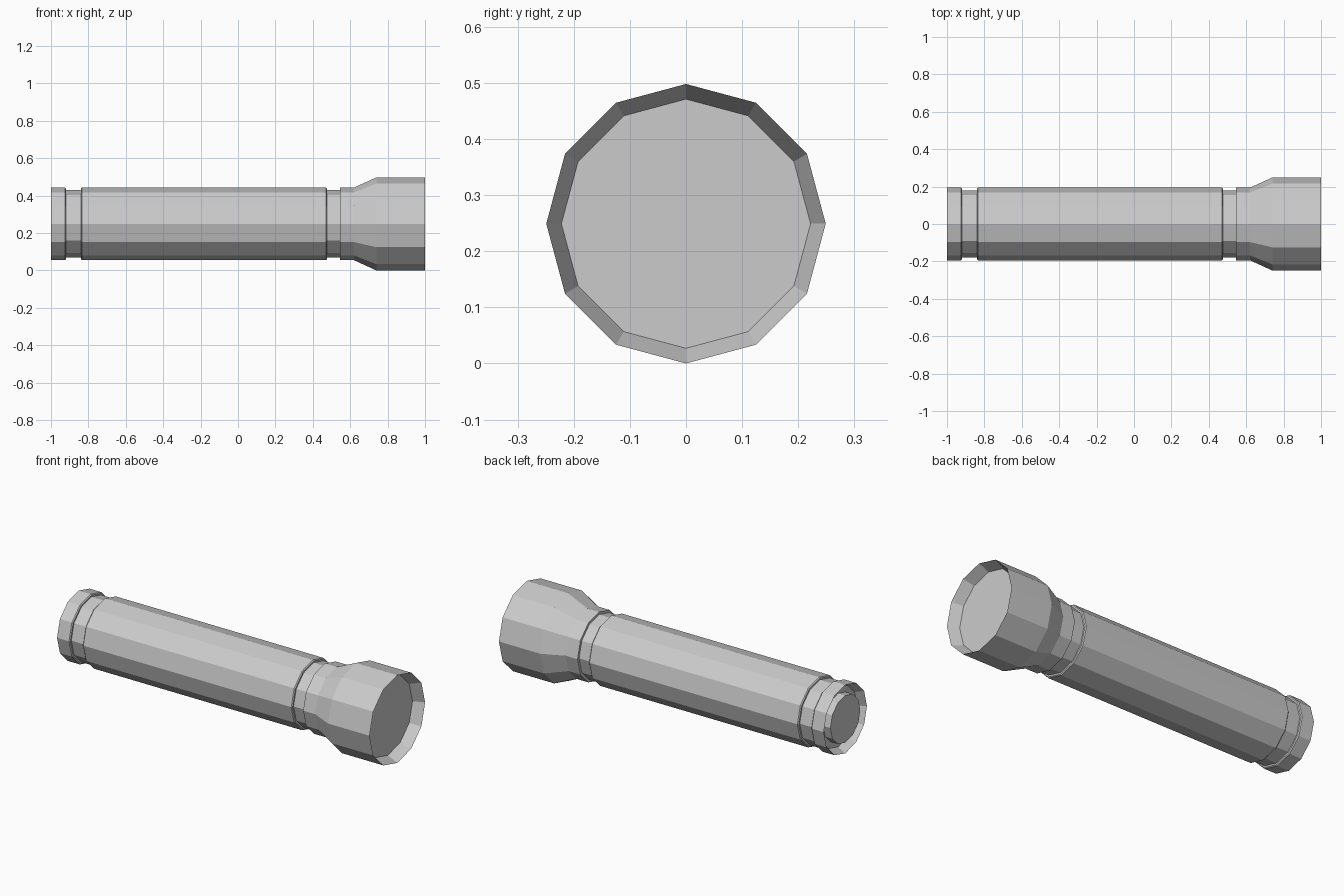
import bpy, bmesh, math

if "Cube" in bpy.data.objects:
    bpy.data.objects.remove(bpy.data.objects["Cube"])

SIDES = 12
R_HEAD, R_BODY, R_NECK = 0.249, 0.194, 0.18
AXIS_Z = R_HEAD


def lathe(name, profile):
    """Spin an (x, radius) profile around the long axis; radius 0 makes a pole."""
    bm = bmesh.new()
    rings = []
    for x, r in profile:
        if r == 0:
            rings.append([bm.verts.new((x, 0, AXIS_Z))])
        else:
            rings.append([bm.verts.new((x, r * math.cos(a), AXIS_Z + r * math.sin(a)))
                          for a in (2 * math.pi * i / SIDES for i in range(SIDES))])
    for a, b in zip(rings, rings[1:]):
        if len(a) == 1 or len(b) == 1:
            bm.faces.new(b if len(a) == 1 else a)   # flat end cap
            continue
        for i in range(SIDES):
            j = (i + 1) % SIDES
            bm.faces.new((a[i], a[j], b[j], b[i]))
    bmesh.ops.delete(bm, geom=[v for v in bm.verts if not v.link_faces], context='VERTS')
    bmesh.ops.recalc_face_normals(bm, faces=bm.faces)
    mesh = bpy.data.meshes.new(name)
    bm.to_mesh(mesh)
    bm.free()
    obj = bpy.data.objects.new(name, mesh)
    bpy.context.collection.objects.link(obj)
    return obj


E = 0.005  # small chamfer on the grip and cap edges

# Tail cap with a bevelled recess, and the switch button inside it
lathe("tail_cap", [(-0.955, 0), (-0.955, 0.17), (-1, R_BODY), (-0.92 - E, R_BODY),
                   (-0.92, R_BODY - E), (-0.92, R_NECK), (-0.92, 0)])
lathe("tail_button", [(-1, 0), (-1, 0.134), (-0.955, 0.134), (-0.955, 0)])

# Narrow grooves at both ends of the grip
lathe("rear_groove", [(-0.92, 0), (-0.92, R_NECK), (-0.84, R_NECK), (-0.84, 0)])
lathe("front_groove", [(0.475, 0), (0.475, R_NECK), (0.545, R_NECK), (0.545, 0)])

# Long grip
lathe("grip", [(-0.84, 0), (-0.84, R_BODY - E), (-0.84 + E, R_BODY),
               (0.475 - E, R_BODY), (0.475, R_BODY - E), (0.475, 0)])

# Collar flaring into the head, open at the front with a sloping inner rim
lathe("head", [(0.545, 0), (0.545, R_BODY), (0.62, R_BODY), (0.74, R_HEAD),
               (1, R_HEAD), (0.94, 0.222)])
lathe("lens", [(0.94, 0.222), (0.94, 0)])
